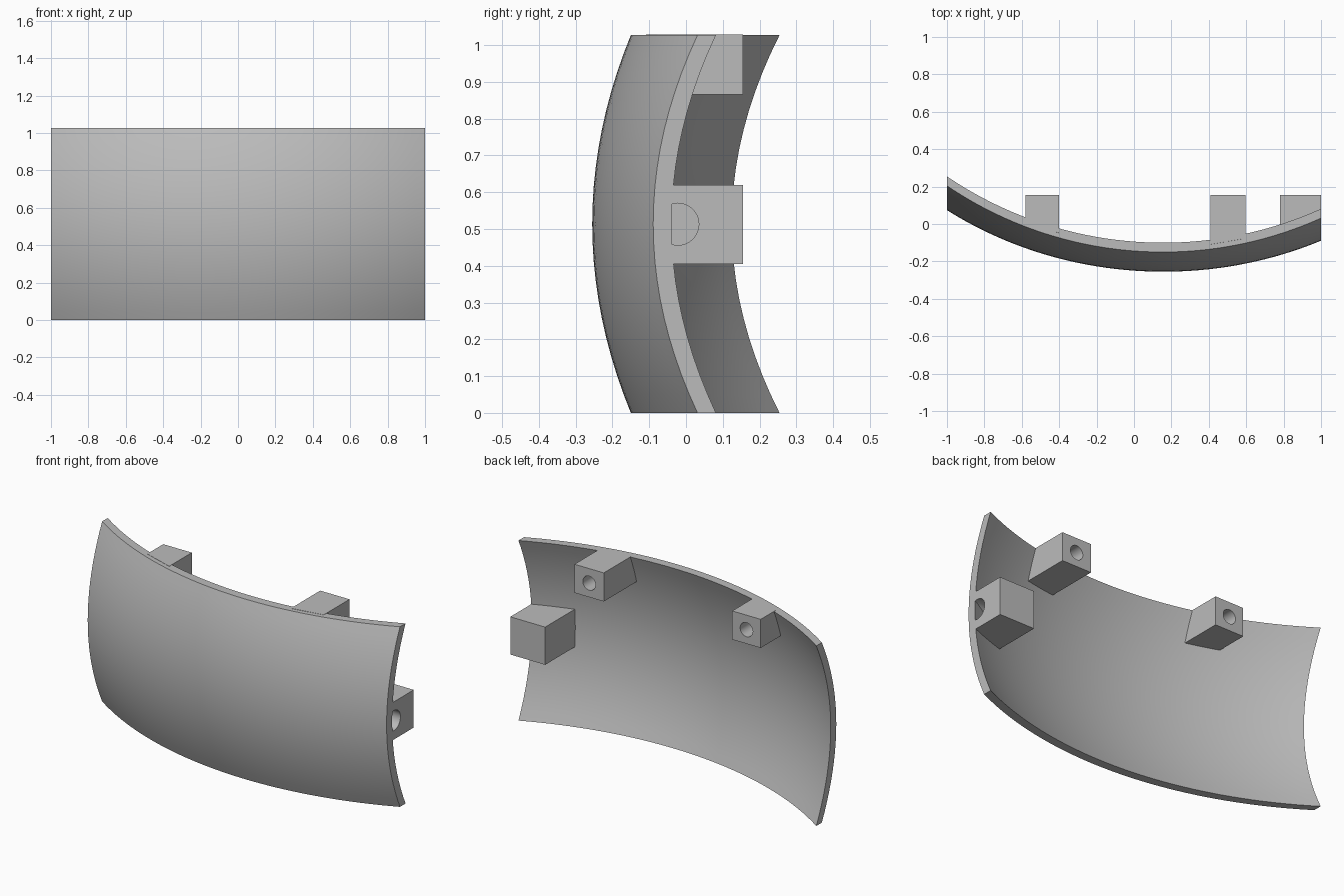
import bpy
import bmesh
import math
from mathutils import Matrix, Vector

if "Cube" in bpy.data.objects:
    bpy.data.objects.remove(bpy.data.objects["Cube"])

HEIGHT = 1.027
THICK = 0.05
BACK = 0.155

grey = bpy.data.materials.new("plain grey")
grey.use_nodes = True
grey.diffuse_color = (0.5, 0.5, 0.5, 1)
grey.node_tree.nodes["Principled BSDF"].inputs["Base Color"].default_value = (0.5, 0.5, 0.5, 1)


def inner_y(x, z):
    """Depth of the panel's inner face: an arc across, bowed forward up its height."""
    radius = 2.06
    arc = radius - math.sqrt(radius ** 2 - (x - 0.155) ** 2)
    u = 2 * z / HEIGHT - 1
    sag = 0.105 + 0.02 * (x - 0.12) ** 2
    return -0.1 + arc - sag * (1 - u * u)


def finish(name, bm):
    bmesh.ops.recalc_face_normals(bm, faces=bm.faces)
    mesh = bpy.data.meshes.new(name)
    bm.to_mesh(mesh)
    bm.free()
    mesh.materials.append(grey)
    obj = bpy.data.objects.new(name, mesh)
    bpy.context.collection.objects.link(obj)
    return obj


def select_only(obj):
    bpy.ops.object.select_all(action="DESELECT")
    obj.select_set(True)
    bpy.context.view_layer.objects.active = obj


# Curved panel: a bent sheet extruded to the front
bm = bmesh.new()
bmesh.ops.create_grid(bm, x_segments=40, y_segments=20, size=1)
for v in bm.verts:
    x, z = v.co.x, (v.co.y + 1) / 2 * HEIGHT
    v.co = (x, inner_y(x, z), z)
ext = bmesh.ops.extrude_face_region(bm, geom=bm.faces[:], use_keep_orig=True)
moved = [g for g in ext["geom"] if isinstance(g, bmesh.types.BMVert)]
bmesh.ops.translate(bm, verts=moved, vec=(0, -THICK, 0))
panel = finish("curved_panel", bm)
select_only(panel)
bpy.ops.object.shade_smooth_by_angle(angle=math.radians(30))


def mount_block(name, x0, x1, z0, z1, hole_at, hole_axis, hole_radius, depth):
    """Block whose front is sunk into the panel, with a blind round hole."""
    bm = bmesh.new()
    bmesh.ops.create_cube(bm, size=1)
    for v in bm.verts:
        x = x1 if v.co.x > 0 else x0
        z = z1 if v.co.z > 0 else z0
        y = BACK if v.co.y > 0 else inner_y(x, z) - THICK / 2
        v.co = (x, y, z)
    block = finish(name, bm)

    bm = bmesh.new()
    turn = Vector((0, 0, 1)).rotation_difference(Vector(hole_axis)).to_matrix().to_4x4()
    bmesh.ops.create_cone(bm, cap_ends=True, segments=32, radius1=hole_radius,
                          radius2=hole_radius, depth=2 * depth,
                          matrix=Matrix.Translation(hole_at) @ turn)
    cutter = finish(name + "_hole_cutter", bm)
    cutter.hide_render = True

    mod = block.modifiers.new("hole", "BOOLEAN")
    mod.operation = "DIFFERENCE"
    mod.solver = "EXACT"
    mod.object = cutter
    select_only(block)
    bpy.ops.object.modifier_apply(modifier=mod.name)
    bpy.data.objects.remove(cutter)
    bpy.ops.object.shade_smooth_by_angle(angle=math.radians(30))


# Two mounts along the top edge, holes opening to the back
for name, x0, x1 in (("top_mount_right", -0.58, -0.4), ("top_mount_left", 0.41, 0.595)):
    mount_block(name, x0, x1, 0.865, HEIGHT + 0.001,
                ((x0 + x1) / 2, BACK, 0.945), (0, 1, 0), 0.04, 0.12)

# Side mount, hole opening to the end and partly closed by the panel
mount_block("side_mount", 0.78, 1.0, 0.405, 0.62,
            (1.0, -0.022, 0.513), (1, 0, 0), 0.057, 0.12)
